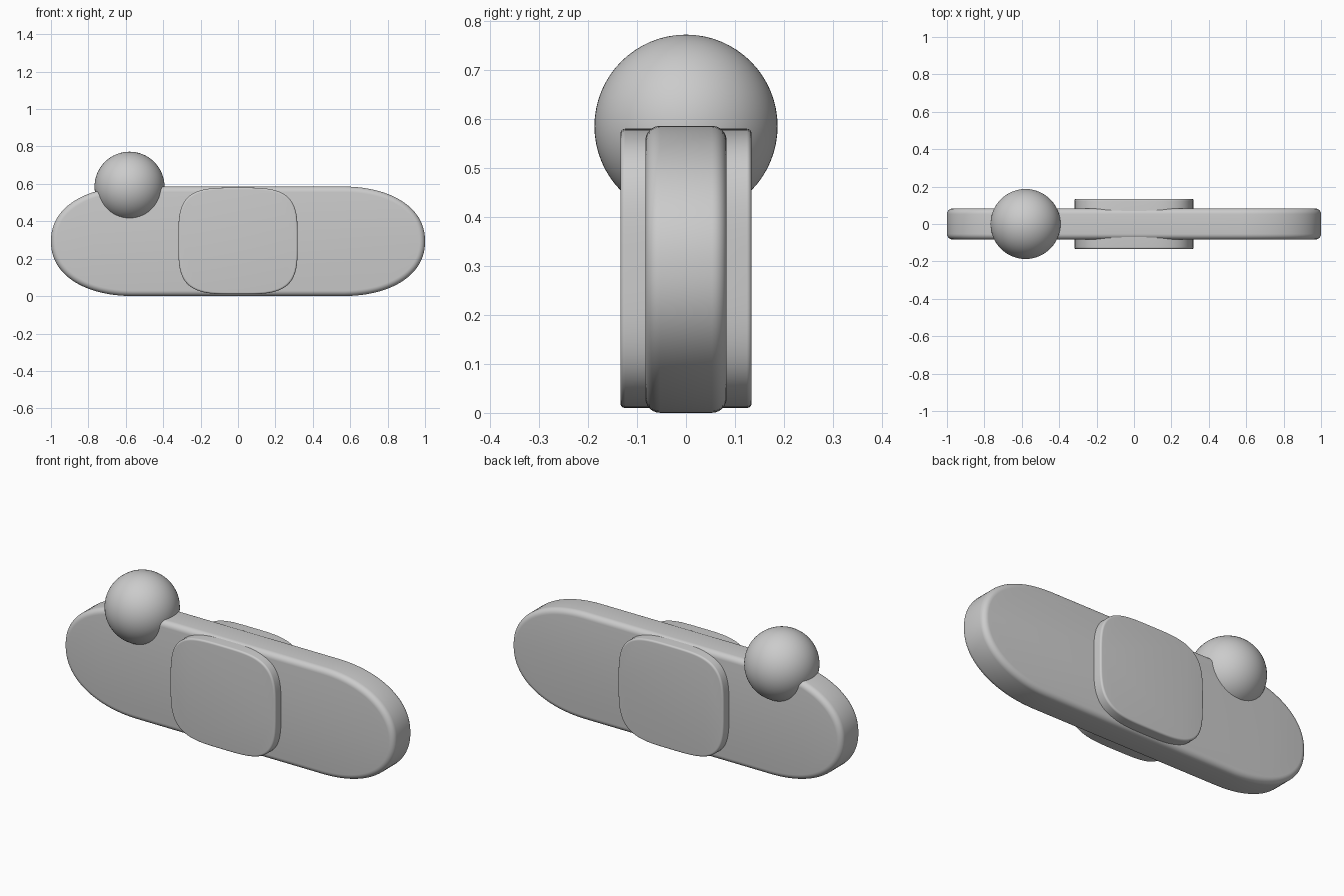
import bpy, bmesh
from math import sin, cos, pi, copysign

if "Cube" in bpy.data.objects:
    bpy.data.objects.remove(bpy.data.objects["Cube"])


def outline(straight, a, b, n, count=96):
    """Rounded outline: superellipse ends joined by straight edges."""
    pts = []
    for i in range(count):
        t = 2 * pi * (i + 0.5) / count
        c, s = cos(t), sin(t)
        x = copysign(abs(c) ** (2 / n) * a + straight, c)
        pts.append((x, copysign(abs(s) ** (2 / n) * b, s)))
    return pts


def slab(name, straight, a, b, n, half, radius, zc):
    """Plate in the XZ plane with rounded front and back rims."""
    arc = [(half - radius + radius * sin(k * pi / 12),
            radius * (1 - cos(k * pi / 12))) for k in range(7)]
    rim = [(-y, d) for y, d in reversed(arc)] + arc
    bm = bmesh.new()
    rings = [[bm.verts.new((x, y, z + zc))
              for x, z in outline(straight, a - d, b - d, n)] for y, d in rim]
    for r0, r1 in zip(rings, rings[1:]):
        for i in range(len(r0)):
            j = (i + 1) % len(r0)
            bm.faces.new((r0[i], r0[j], r1[j], r1[i]))
    bm.faces.new(rings[0])
    bm.faces.new(rings[-1][::-1])
    bmesh.ops.recalc_face_normals(bm, faces=bm.faces)
    me = bpy.data.meshes.new(name)
    bm.to_mesh(me)
    bm.free()
    ob = bpy.data.objects.new(name, me)
    bpy.context.collection.objects.link(ob)
    me.shade_smooth()
    return ob


# Long rounded strip
slab("strip_body", 0.55, 0.45, 0.293, 2.2, 0.083, 0.03, 0.293)

# Raised pad on both faces
slab("centre_pad", 0.0, 0.319, 0.285, 3.7, 0.134, 0.01, 0.295)

# Ball on the upper left edge
bpy.ops.mesh.primitive_uv_sphere_add(segments=64, ring_count=32, radius=0.187,
                                     location=(-0.58, 0, 0.585))
ball = bpy.context.object
ball.name = "ball"
bpy.ops.object.shade_smooth()
